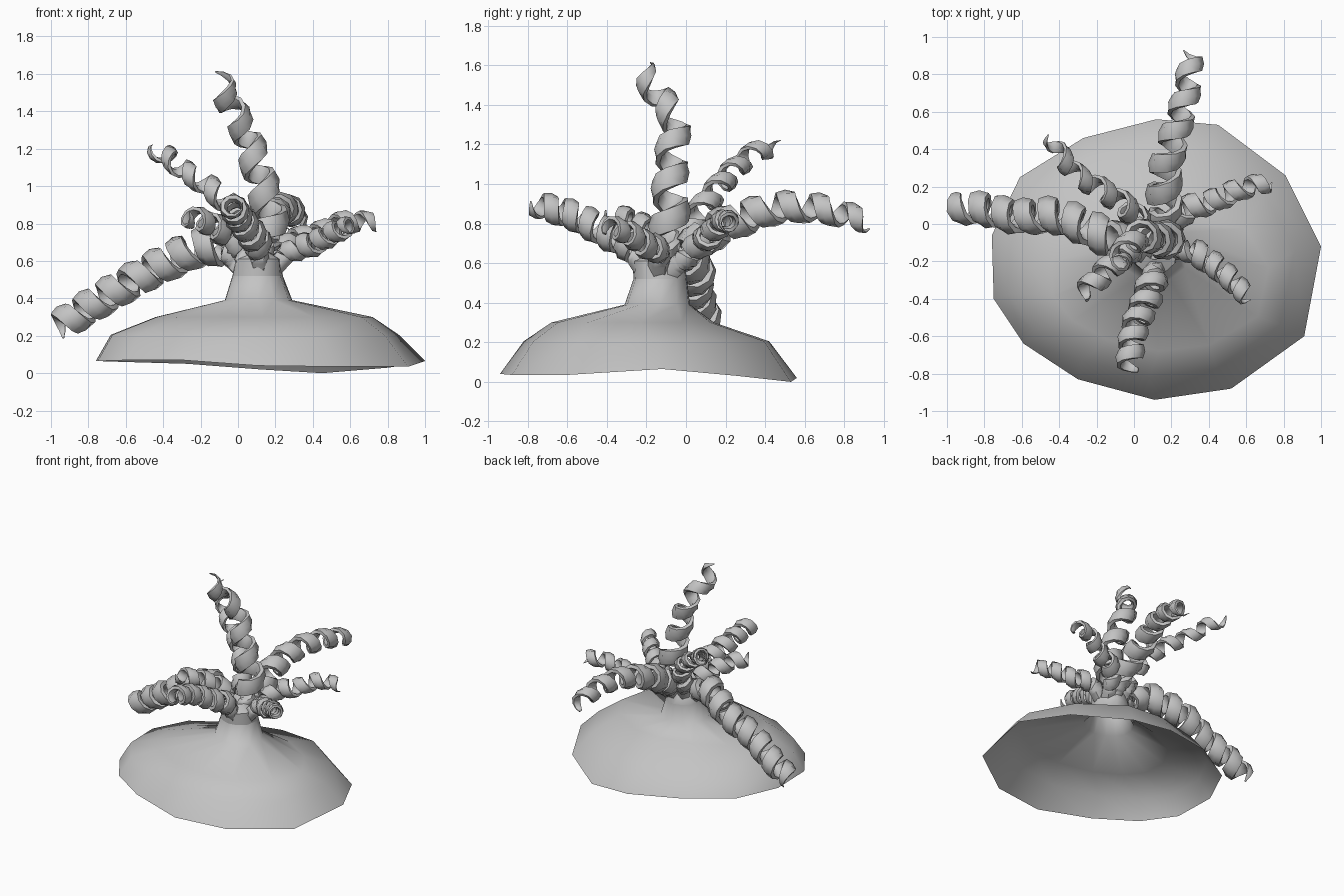
import bpy, bmesh, math
from mathutils import Vector, Quaternion

cube = bpy.data.objects.get("Cube")
if cube:
    bpy.data.objects.remove(cube, do_unlink=True)

GREY = (0.55, 0.55, 0.55, 1)
mat = bpy.data.materials.new("plain grey")
mat.use_nodes = True
mat.diffuse_color = GREY
mat.node_tree.nodes["Principled BSDF"].inputs["Base Color"].default_value = GREY


def loft(name, rings, caps, edge_angle):
    """Skin a run of equal-sized point rings into one object."""
    bm = bmesh.new()
    loops = [[bm.verts.new(p) for p in ring] for ring in rings]
    count = len(loops[0])
    for low, high in zip(loops, loops[1:]):
        for i in range(count):
            j = (i + 1) % count
            bm.faces.new((low[i], low[j], high[j], high[i]))
    if caps:
        bm.faces.new(loops[0][::-1])
        bm.faces.new(loops[-1])
    bmesh.ops.recalc_face_normals(bm, faces=bm.faces)
    mesh = bpy.data.meshes.new(name)
    bm.to_mesh(mesh)
    bm.free()
    mesh.materials.append(mat)
    obj = bpy.data.objects.new(name, mesh)
    bpy.context.collection.objects.link(obj)
    bpy.ops.object.select_all(action='DESELECT')
    bpy.context.view_layer.objects.active = obj
    obj.select_set(True)
    bpy.ops.object.shade_smooth_by_angle(angle=math.radians(edge_angle))


# Open bell: wavy many-sided rim, drawn in and up to the neck
RIM = [Vector(p) for p in (
    (.12, .56, .02), (-.27, .46, .05), (-.61, .25, .06), (-.76, -.06, .065),
    (-.75, -.4, .065), (-.59, -.64, .07), (-.3, -.83, .07), (.11, -.94, .04),
    (.52, -.88, .035), (.91, -.6, .035), (1, -.12, .065), (.81, .26, .03),
    (.45, .53, 0))]
MID = Vector((.12, -.19, 0))


def level(cx, cy, rx, ry, z):
    """Rim outline rescaled about a new centre at one height."""
    return [Vector((cx + (p.x - MID.x) / .88 * rx,
                    cy + (p.y - MID.y) / .75 * ry, z)) for p in RIM]


COLLAR = level(.105, -.13, .135, .135, .52)
loft("bell", [RIM, level(.09, -.2, .77, .62, .205), level(.14, -.27, .58, .41, .3),
              level(.11, -.145, .18, .165, .39), COLLAR], False, 85)
loft("neck", [COLLAR, level(.11, -.14, .12, .13, .61),
              level(.11, -.14, .05, .05, .65)], False, 50)


def smooth_path(points, steps=40):
    """Catmull-Rom curve through the points."""
    p = [2 * points[0] - points[1]] + points + [2 * points[-1] - points[-2]]
    out = []
    for a, b, c, d in zip(p, p[1:], p[2:], p[3:]):
        for k in range(steps):
            t = k / steps
            out.append(b + (c - a) * t / 2 + (a - 2.5 * b + 2 * c - d / 2) * t ** 2
                       + (3 * b - a - 3 * c + d) * t ** 3 / 2)
    return out + [points[-1]]


def tentacle(name, turns, radius, tip_radius, *points):
    """Straight root that opens into a tapering flattened coil."""
    path = smooth_path([Vector(p) for p in points])
    dist = [0]
    for a, b in zip(path, path[1:]):
        dist.append(dist[-1] + (b - a).length)
    total, root = dist[-1], .13
    pitch = (total - root) / turns

    # Spine of the coil, carried along the path without twist
    samples = round(total / pitch * 9)
    spine, normals, grow = [], [], []
    axis = (path[1] - path[0]).normalized()
    normal = axis.orthogonal().normalized()
    seg = 0
    for k in range(samples + 1):
        s = total * k / samples
        while seg < len(path) - 2 and dist[seg + 1] < s:
            seg += 1
        f = (s - dist[seg]) / (dist[seg + 1] - dist[seg])
        centre = path[seg].lerp(path[seg + 1], f)
        new_axis = (path[seg + 1] - path[seg]).normalized()
        normal = axis.rotation_difference(new_axis) @ normal
        axis = new_axis
        ramp = min(1, max(0, (s - root * .7) / .1))
        turn = math.tau * max(0, s - root * .7) / pitch
        radial = Quaternion(axis, turn) @ normal
        size = radius + (tip_radius - radius) * s / total
        spine.append(centre + radial * size * .74 * ramp)
        normals.append(radial)
        grow.append((ramp, size, min(1, (total - s) / (pitch * .5) + .1)))

    # Flat oval section swept along the coil
    rings = []
    for k, (pos, radial) in enumerate(zip(spine, normals)):
        ahead, behind = spine[min(k + 1, samples)], spine[max(k - 1, 0)]
        side = (ahead - behind).cross(radial).normalized()
        ramp, size, end = grow[k]
        thick = (.055 + (size * .28 - .055) * ramp) * end
        wide = (.055 + (min(pitch * .4, size * .62) - .055) * ramp) * end
        rings.append([pos + radial * thick * math.cos(a) + side * wide * math.sin(a)
                      for a in (math.tau * i / 6 for i in range(6))])
    loft(name, rings, True, 60)


# Eight coiled tentacles fanned around the neck
tentacle("top_tentacle", 5, .115, .07, (.12, -.12, .56), (.17, -.08, .82),
         (.13, -.08, 1), (.08, -.07, 1.17), (.02, -.06, 1.33),
         (-.06, -.16, 1.47), (-.09, -.22, 1.6))
tentacle("long_right_tentacle", 7.5, .115, .095, (.04, -.13, .54), (-.14, -.07, .68),
         (-.4, .04, .58), (-.62, .04, .46), (-.8, .08, .35), (-.97, .09, .24))
tentacle("back_right_tentacle", 5.5, .085, .055, (.07, -.08, .56), (-.01, .06, .84),
         (-.15, .17, .99), (-.3, .26, 1.09), (-.39, .37, 1.17), (-.46, .48, 1.18))
tentacle("back_tentacle", 6, .115, .07, (.13, -.07, .56), (.16, .12, .75),
         (.17, .3, .83), (.22, .48, .88), (.28, .7, .87), (.31, .93, .8))
tentacle("back_left_tentacle", 5, .085, .06, (.17, -.09, .55), (.27, .07, .69),
         (.42, .12, .74), (.58, .19, .81), (.74, .22, .8))
tentacle("front_left_tentacle", 4.5, .085, .06, (.18, -.14, .55), (.29, -.14, .66),
         (.4, -.2, .69), (.51, -.29, .75), (.61, -.4, .79))
tentacle("front_tentacle", 5.5, .095, .075, (.12, -.2, .55), (.1, -.3, .69),
         (.06, -.42, .76), (0, -.57, .84), (-.03, -.78, .9))
tentacle("front_right_tentacle", 3.5, .085, .065, (.06, -.17, .55), (-.02, -.14, .7),
         (-.12, -.22, .78), (-.2, -.3, .82), (-.29, -.38, .84))
